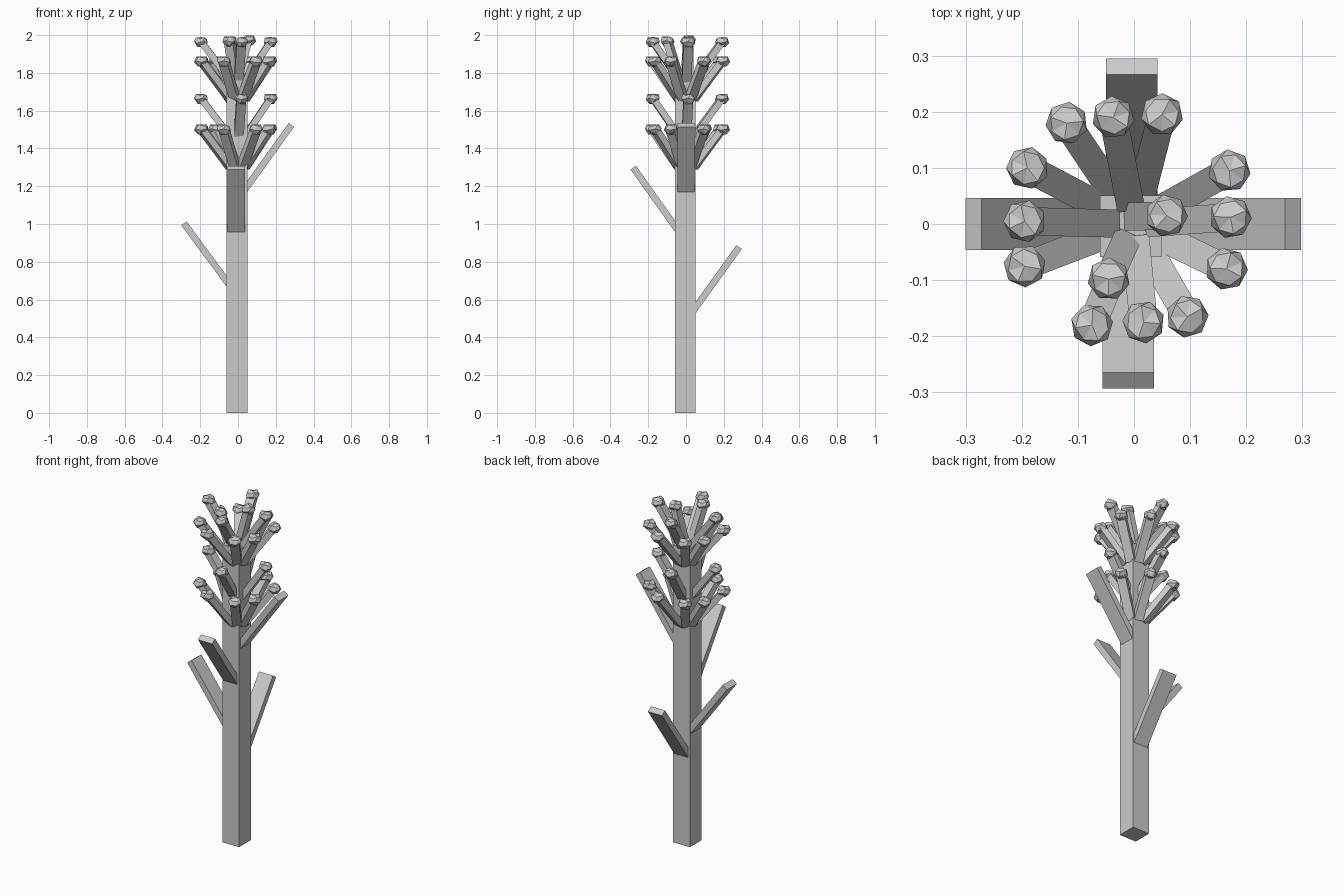
import bpy, bmesh, math
from mathutils import Vector, Matrix

if "Cube" in bpy.data.objects:
    bpy.data.objects.remove(bpy.data.objects["Cube"])


def finish(bm, name):
    bmesh.ops.recalc_face_normals(bm, faces=bm.faces)
    me = bpy.data.meshes.new(name)
    bm.to_mesh(me)
    bm.free()
    ob = bpy.data.objects.new(name, me)
    bpy.context.collection.objects.link(ob)
    return ob


def bar(name, a, b, width, thick):
    """Box running from a to b; its width stays horizontal."""
    a, b = Vector(a), Vector(b)
    d = (b - a).normalized()
    side = d.cross(Vector((0, 0, 1)))
    side = side.normalized() if side.length > 1e-4 else Vector((1, 0, 0))
    up = side.cross(d)
    rot = Matrix((side, d, up)).transposed().to_4x4()
    size = Matrix.Diagonal((width, (b - a).length, thick, 1))
    bm = bmesh.new()
    bmesh.ops.create_cube(bm, size=1, matrix=Matrix.Translation((a + b) / 2) @ rot @ size)
    return finish(bm, name)


def bud(name, pos, turn):
    """Faceted bud: rings of seven points, slightly uneven rim and dimpled top."""
    bm = bmesh.new()
    n = 7
    profile = [(0.020, -0.026), (0.038, -0.004), (0.030, 0.018)]
    rings = []
    for k, (r, z) in enumerate(profile):
        ring = []
        for i in range(n):
            t = math.tau * (i + 0.5 * k) / n + turn
            wob = 0.005 if i % 2 else -0.003
            ring.append(bm.verts.new((r * math.cos(t), r * math.sin(t), z + wob)))
        rings.append(ring)
    for lo, hi in zip(rings, rings[1:]):
        for i in range(n):
            j = (i + 1) % n
            bm.faces.new((lo[i], lo[j], hi[i]))
            bm.faces.new((lo[j], hi[j], hi[i]))
    top = bm.verts.new((0, 0, 0.024))
    for i in range(n):
        bm.faces.new((rings[-1][i], rings[-1][(i + 1) % n], top))
    bm.faces.new(rings[0])
    bmesh.ops.translate(bm, verts=bm.verts, vec=pos)
    return finish(bm, name)


def flower(name, base, tip, turn):
    bar(name + "_stalk", base, tip, 0.05, 0.035)
    bud(name + "_bud", tip, turn)


# main stem
bm = bmesh.new()
bmesh.ops.create_cube(bm, size=1, matrix=Matrix.Translation((-0.006, -0.004, 0.88))
                      @ Matrix.Diagonal((0.11, 0.11, 1.76, 1)))
finish(bm, "stem")

# four slab leaves at rising heights
bar("leaf_back", (-0.004, 0.035, 0.535), (-0.004, 0.281, 0.878), 0.092, 0.035)
bar("leaf_left", (-0.04, 0.0, 0.67), (-0.286, 0.0, 1.003), 0.092, 0.035)
bar("leaf_front", (-0.01, -0.035, 0.955), (-0.01, -0.279, 1.298), 0.092, 0.035)
bar("leaf_right", (0.035, 0.0, 1.18), (0.283, 0.0, 1.525), 0.092, 0.035)

# flower whorls: eight diagonal flowers below, four straight ones above, repeated
eight = [(-0.19, 0.10), (-0.12, 0.18), (0.05, 0.195), (0.17, 0.095),
         (0.165, -0.08), (0.095, -0.165), (-0.075, -0.18), (-0.195, -0.075)]
four = [(-0.195, 0.005), (0.172, 0.012), (0.017, -0.175), (-0.037, 0.19)]
for t, z in enumerate((0.0, 0.36)):
    for i, (x, y) in enumerate(eight):
        flower(f"outer_flower_{t}_{i}", (x * 0.22, y * 0.22, 1.30 + z), (x, y, 1.503 + z), i)
for t, z in enumerate((0.0, 0.3)):
    for i, (x, y) in enumerate(four):
        flower(f"inner_flower_{t}_{i}", (x * 0.2, y * 0.2, 1.46 + z), (x, y, 1.665 + z), i * 1.3)

# two nearly upright flowers on top
flower("top_flower_right", (-0.01, 0.013, 1.72), (0.058, 0.015, 1.974), 0.4)
flower("top_flower_front", (-0.01, -0.02, 1.72), (-0.045, -0.098, 1.97), 1.1)
